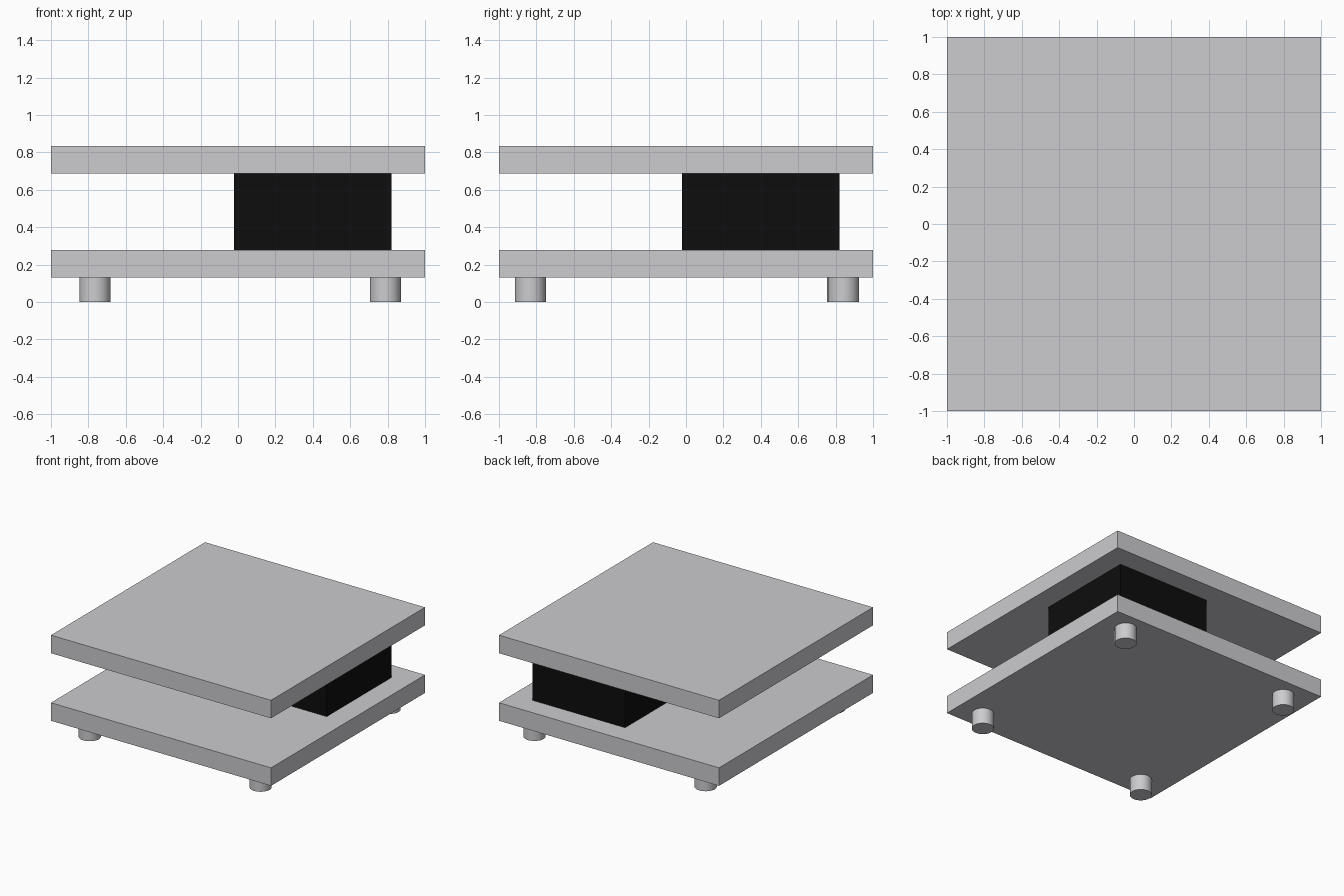
import bpy

if "Cube" in bpy.data.objects:
    bpy.data.objects.remove(bpy.data.objects["Cube"])


def material(name, color):
    m = bpy.data.materials.new(name)
    m.diffuse_color = (*color, 1.0)
    m.use_nodes = True
    m.node_tree.nodes["Principled BSDF"].inputs["Base Color"].default_value = m.diffuse_color
    return m


GREY = material("light_grey", (0.604, 0.604, 0.625))
BLACK = material("black", (0.004, 0.004, 0.004))


def box(name, lo, hi, mat):
    bpy.ops.mesh.primitive_cube_add(size=1, location=[(a + b) / 2 for a, b in zip(lo, hi)])
    ob = bpy.context.object
    ob.name = name
    ob.scale = [b - a for a, b in zip(lo, hi)]
    bpy.ops.object.transform_apply(location=False, rotation=False, scale=True)
    ob.data.materials.append(mat)


LEG_TOP, SLAB, UPPER = 0.131, 0.148, 0.686

# Two square slabs with an off-centre block between them
box("lower_slab", (-1, -1, LEG_TOP), (1, 1, LEG_TOP + SLAB), GREY)
box("upper_slab", (-1, -1, UPPER), (1, 1, UPPER + SLAB), GREY)
box("middle_block", (-0.022, -0.022, LEG_TOP + SLAB), (0.822, 0.822, UPPER), BLACK)

# Four short round feet
for name, x, y in (("front_left_foot", -0.765, -0.832), ("front_right_foot", 0.788, -0.832),
                   ("back_left_foot", -0.765, 0.837), ("back_right_foot", 0.788, 0.842)):
    bpy.ops.mesh.primitive_cylinder_add(vertices=32, radius=0.083, depth=LEG_TOP,
                                        location=(x, y, LEG_TOP / 2))
    foot = bpy.context.object
    foot.name = name
    foot.data.materials.append(GREY)
    bpy.ops.object.shade_smooth_by_angle()
